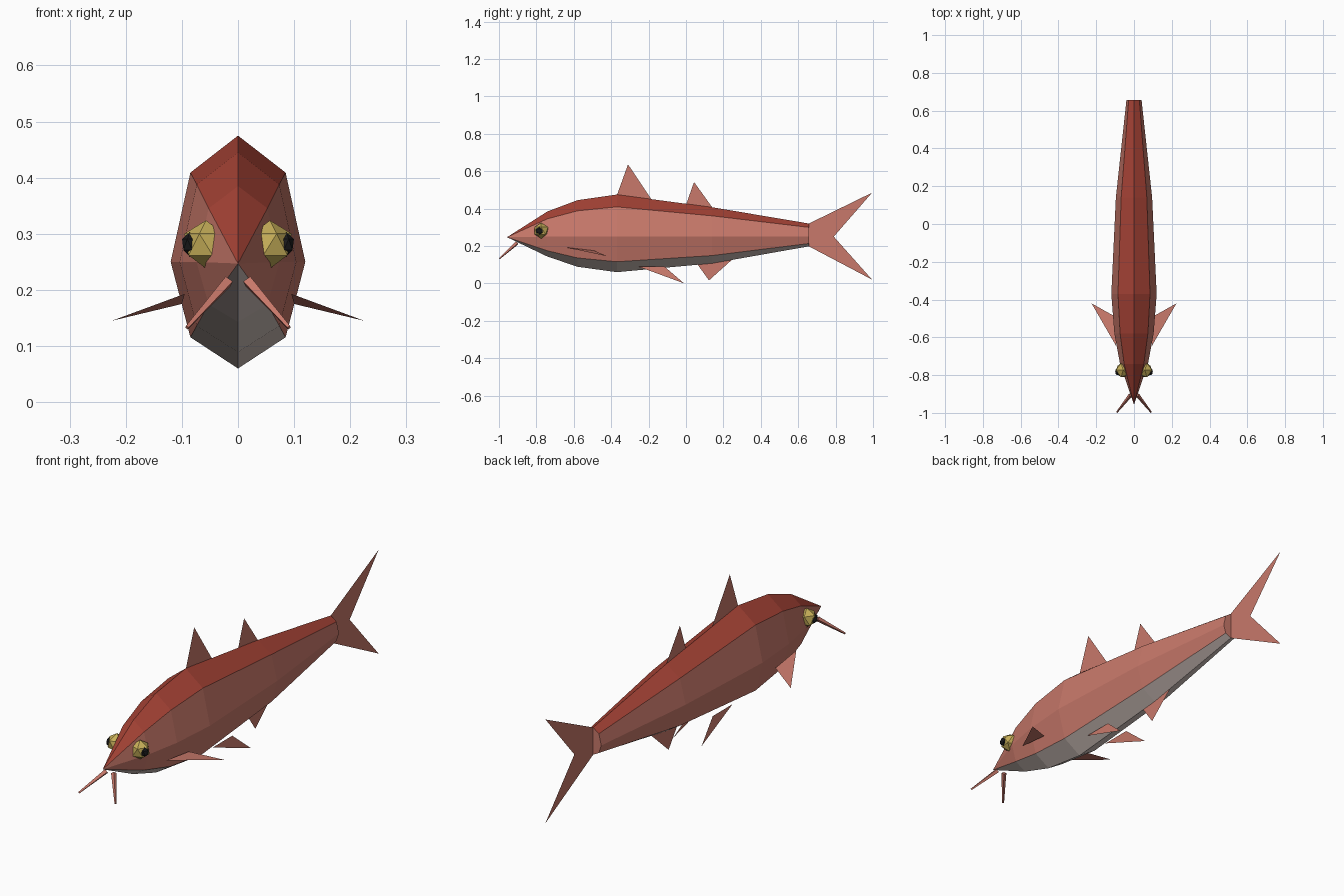
import bpy, bmesh, math
from mathutils import Vector

if "Cube" in bpy.data.objects:
    bpy.data.objects.remove(bpy.data.objects["Cube"])


def material(name, rgb):
    m = bpy.data.materials.new(name)
    m.diffuse_color = (*rgb, 1)
    m.use_nodes = True
    m.node_tree.nodes["Principled BSDF"].inputs["Base Color"].default_value = m.diffuse_color
    return m


PINK = material("pink_skin", (0.58, 0.19, 0.145))
RED = material("red_back", (0.38, 0.055, 0.036))
GREY = material("grey_belly", (0.60, 0.51, 0.475))
GOLD = material("gold_eye", (0.57, 0.43, 0.10))
BLACK = material("black_pupil", (0.01, 0.01, 0.011))


def add_object(name, bm, mats):
    mesh = bpy.data.meshes.new(name)
    bm.to_mesh(mesh)
    bm.free()
    for m in mats:
        mesh.materials.append(m)
    ob = bpy.data.objects.new(name, mesh)
    bpy.context.collection.objects.link(ob)
    return ob


# Body: eight-sided rings along y (y, half width, height above and depth below the midline)
MID = 0.25
STATIONS = [(-0.74, 0.074, 0.135, 0.107), (-0.58, 0.104, 0.195, 0.161),
            (-0.37, 0.120, 0.225, 0.190), (0.14, 0.096, 0.157, 0.143),
            (0.657, 0.040, 0.070, 0.052)]
bm = bmesh.new()
rings = []
for y, w, up, down in STATIONS:
    ring = []
    for i in range(8):
        a = i * math.pi / 4
        s = math.sin(a)
        ring.append(bm.verts.new((w * math.cos(a), y, MID + s * (up if s > 0 else down))))
    rings.append(ring)
nose = bm.verts.new((0, -0.957, MID - 0.003))


def strip_colour(i):
    # strips next to the ridge are red, next to the keel grey, the rest pink
    return 1 if i in (1, 2) else 2 if i in (5, 6) else 0


for i in range(8):
    j = (i + 1) % 8
    bm.faces.new((nose, rings[0][i], rings[0][j])).material_index = strip_colour(i)
    for a, b in zip(rings, rings[1:]):
        bm.faces.new((a[i], b[i], b[j], a[j])).material_index = strip_colour(i)
bm.faces.new(rings[-1])
bmesh.ops.recalc_face_normals(bm, faces=bm.faces)
add_object("body", bm, [PINK, RED, GREY])


# Fins: thin flat sheets built as a fan of triangles from the first point
def fin(name, points):
    bm = bmesh.new()
    v = [bm.verts.new(p) for p in points]
    for a, b in zip(v[1:], v[2:]):
        bm.faces.new((v[0], a, b))
    add_object(name, bm, [PINK])


def upright_fin(name, outline):
    fin(name, [(0, y, z) for y, z in outline])


upright_fin("front_dorsal_fin", [(-0.37, 0.47), (-0.31, 0.636), (-0.185, 0.45)])
upright_fin("rear_dorsal_fin", [(0.0, 0.42), (0.043, 0.542), (0.145, 0.40)])
upright_fin("anal_fin", [(0.055, 0.11), (0.123, 0.016), (0.25, 0.13)])
# the fan starts at the notch so the fork stays open
upright_fin("tail_fin", [(0.79, 0.25), (0.995, 0.485), (0.657, 0.32),
                         (0.657, 0.198), (0.995, 0.02)])

# Paired parts on each side
for side, s in (("right", 1), ("left", -1)):
    fin(side + "_pelvic_fin", [(0.052 * s, -0.255, 0.09), (0.07 * s, -0.01, 0.0),
                               (0.052 * s, -0.115, 0.09)])
    fin(side + "_pectoral_fin", [(0.095 * s, -0.645, 0.193), (0.225 * s, -0.42, 0.145),
                                 (0.1 * s, -0.49, 0.175)])

    # Barbel: slender four-sided taper below the mouth
    a, b = Vector((0.018 * s, -0.905, 0.215)), Vector((0.091 * s, -0.997, 0.133))
    bm = bmesh.new()
    bmesh.ops.create_cone(bm, cap_ends=True, segments=4, radius1=0.011,
                          radius2=0.004, depth=(b - a).length)
    ob = add_object(side + "_barbel", bm, [PINK])
    ob.location = (a + b) / 2
    ob.rotation_euler = (b - a).to_track_quat('Z', 'Y').to_euler()

    # Faceted eye with a flattened pupil on its outer side
    for part, x, y, r, flat, mat in (("eye", 0.057, -0.774, 0.043, 1, GOLD),
                                     ("pupil", 0.086, -0.782, 0.022, 0.7, BLACK)):
        bm = bmesh.new()
        bmesh.ops.create_icosphere(bm, subdivisions=1, radius=r)
        ob = add_object(side + "_" + part, bm, [mat])
        ob.location = (x * s, y, 0.281)
        ob.scale.x = flat
        if s < 0:
            ob.rotation_euler.z = math.pi
